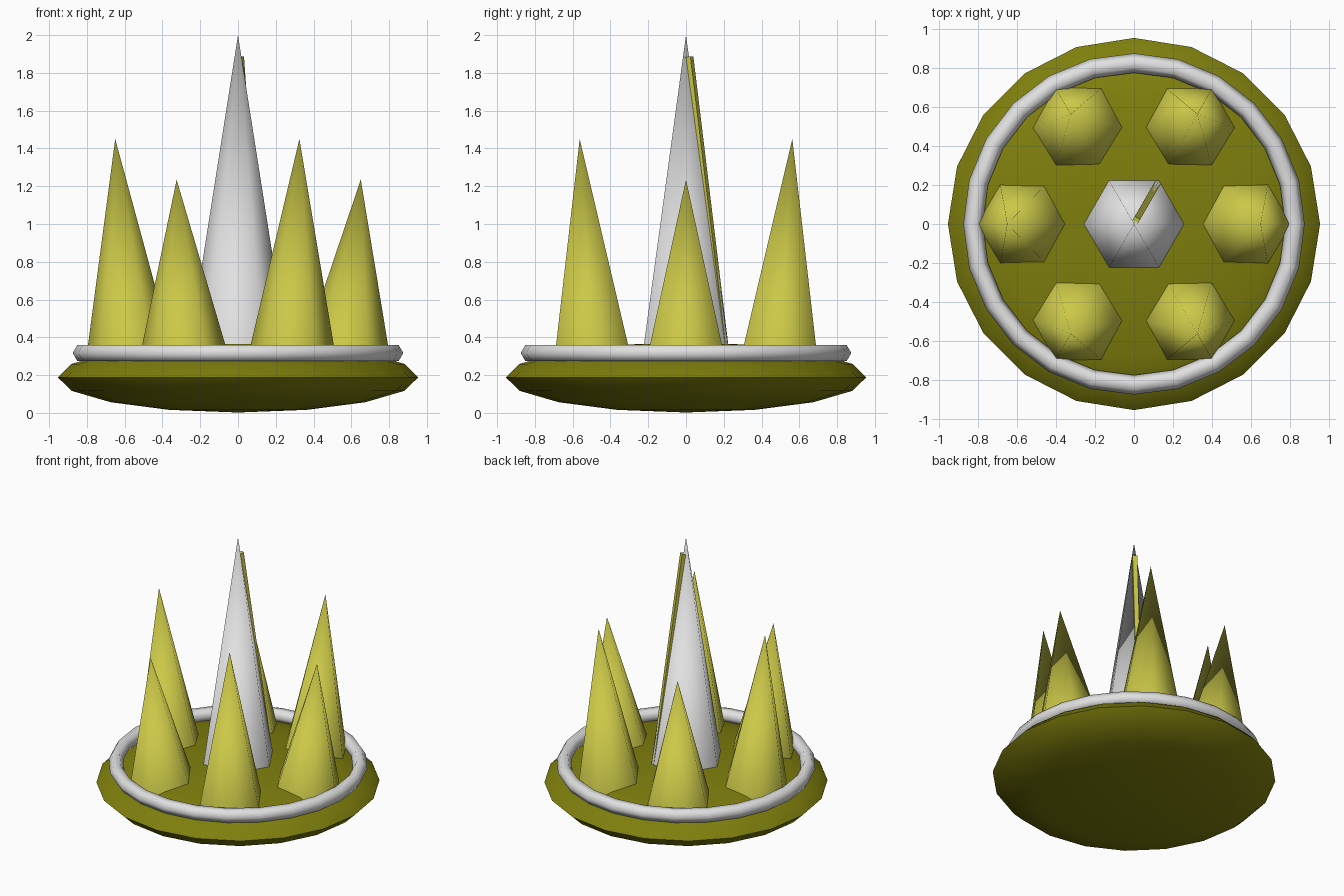
import bpy, bmesh, math
from mathutils import Vector, Matrix

if "Cube" in bpy.data.objects:
    bpy.data.objects.remove(bpy.data.objects["Cube"])


def material(name, rgb):
    m = bpy.data.materials.new(name)
    m.diffuse_color = (*rgb, 1)
    m.use_nodes = True
    m.node_tree.nodes["Principled BSDF"].inputs["Base Color"].default_value = m.diffuse_color
    return m


OLIVE = material("dark olive", (0.21, 0.21, 0.004))
YELLOW = material("yellow green", (0.60, 0.58, 0.065))
WHITE = material("off white", (0.75, 0.75, 0.75))


def finish(obj, name, mat, angle=80):
    obj.name = name
    obj.data.materials.append(mat)
    bpy.ops.object.select_all(action='DESELECT')
    obj.select_set(True)
    bpy.context.view_layer.objects.active = obj
    bpy.ops.object.shade_smooth_by_angle(angle=math.radians(angle))
    return obj


def spike(name, mat, base, radius, apex):
    """Six-sided cone, leaning from its level base to the apex."""
    bm = bmesh.new()
    ring = [bm.verts.new(Vector(base) + radius * Vector((math.cos(a), math.sin(a), 0)))
            for a in (i * math.pi / 3 for i in range(6))]
    tip = bm.verts.new(apex)
    for i in range(6):
        bm.faces.new((ring[i], ring[(i + 1) % 6], tip))
    bm.faces.new(ring[::-1])
    mesh = bpy.data.meshes.new(name)
    bm.to_mesh(mesh)
    bm.free()
    obj = bpy.data.objects.new(name, mesh)
    bpy.context.collection.objects.link(obj)
    return finish(obj, name, mat)


# Squashed round base
bpy.ops.mesh.primitive_uv_sphere_add(segments=20, ring_count=8, radius=1, location=(0, 0, 0.188))
base = bpy.context.object
base.scale = (0.954, 0.954, 0.186)
bpy.ops.object.transform_apply(location=False, rotation=False, scale=True)
finish(base, "base", OLIVE)

# Ring lying on the base
bpy.ops.mesh.primitive_torus_add(major_segments=24, minor_segments=6, major_radius=0.825,
                                 minor_radius=0.05, location=(0, 0, 0.317))
finish(bpy.context.object, "rim_ring", WHITE)

# Tall centre spike
spike("centre_spike", WHITE, (0, 0, 0.26), 0.273, (0, 0, 2.0))

# Six outer spikes, short and tall in turn, leaning outward
Z0 = 0.27
for k in range(6):
    a = k * math.pi / 3
    top = 1.45 if k % 2 else 1.235
    grow = (top - Z0) / (top - 0.36)
    r_base = 0.65 - 0.076 * grow
    c, s = math.cos(a), math.sin(a)
    spike(f"outer_spike_{k + 1}", YELLOW, (r_base * c, r_base * s, Z0), 0.22 * grow,
          (0.65 * c, 0.65 * s, top))

# Thin strip running down one edge of the centre spike
d = Vector((math.cos(math.pi / 3), math.sin(math.pi / 3), 0))
p, q = d * 0.02 + Vector((0, 0, 1.885)), d * 0.236 + Vector((0, 0, 0.34))
axis = (p - q).normalized()
side = Vector((0, 0, 1)).cross(d)
out = side.cross(axis)
bpy.ops.mesh.primitive_cube_add(size=1)
strip = bpy.context.object
rot = Matrix((side, out, axis)).transposed().to_4x4()
strip.data.transform(Matrix.Translation((p + q) / 2) @ rot
                     @ Matrix.Diagonal((0.032, 0.032, (p - q).length, 1)))
bm = bmesh.new()
bm.from_mesh(strip.data)
bmesh.ops.recalc_face_normals(bm, faces=bm.faces)
bm.to_mesh(strip.data)
bm.free()
finish(strip, "edge_strip", YELLOW, 30)
